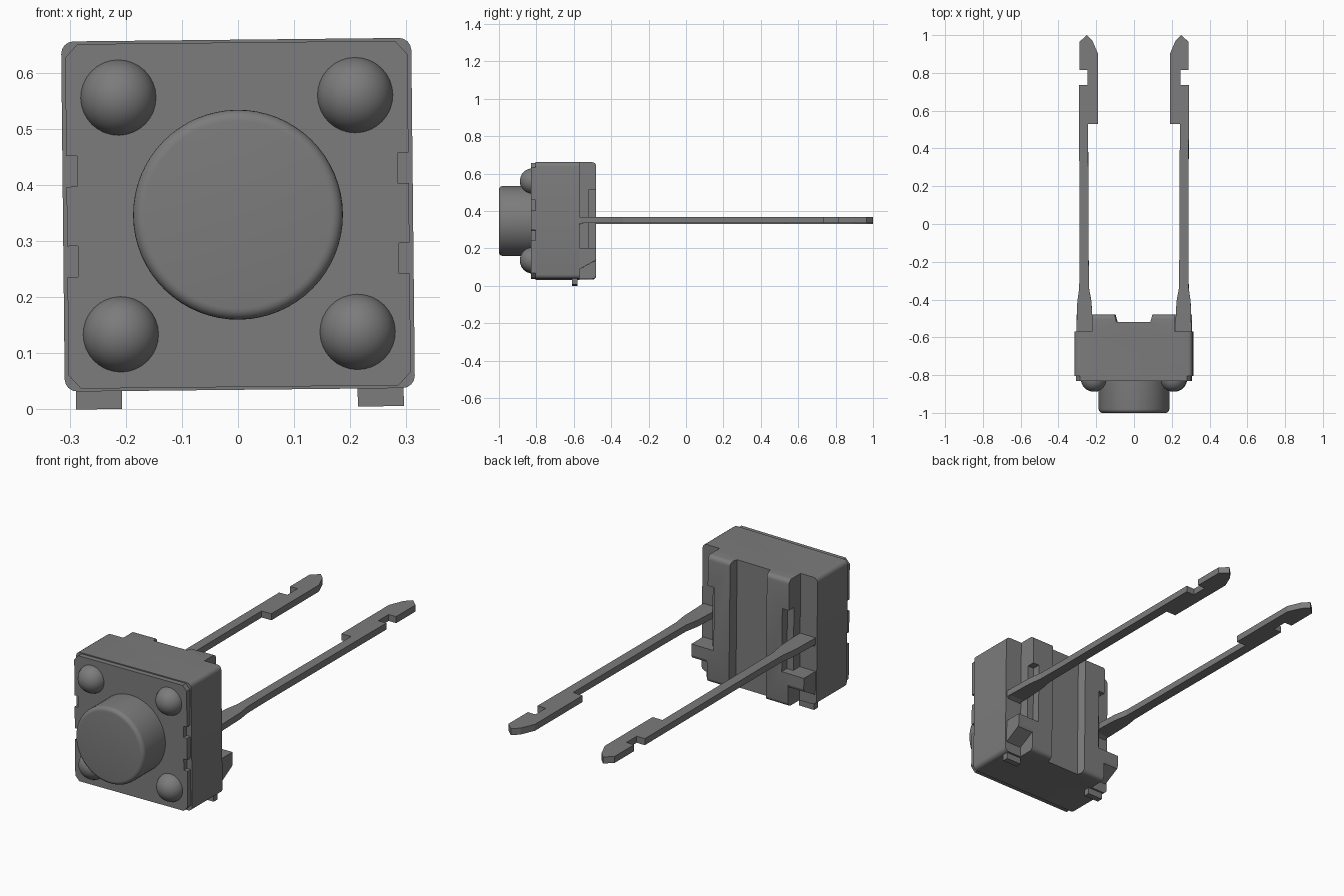
import bpy, bmesh, math
from mathutils import Matrix, Vector

cube = bpy.data.objects.get("Cube")
if cube:
    bpy.data.objects.remove(cube, do_unlink=True)

grey = bpy.data.materials.new("mid grey")
grey.use_nodes = True
grey.diffuse_color = (0.2, 0.2, 0.2, 1)
grey.node_tree.nodes["Principled BSDF"].inputs["Base Color"].default_value = (0.2, 0.2, 0.2, 1)

MID = 0.347  # height of the switch centre
TILT = (Matrix.Translation((0, 0, MID)) @ Matrix.Rotation(math.radians(-0.6), 4, 'Y')
        @ Matrix.Translation((0, 0, -MID)))


def finish(bm, name, smooth=False):
    bmesh.ops.recalc_face_normals(bm, faces=bm.faces)
    bm.transform(TILT)
    mesh = bpy.data.meshes.new(name)
    bm.to_mesh(mesh)
    bm.free()
    obj = bpy.data.objects.new(name, mesh)
    bpy.context.collection.objects.link(obj)
    mesh.materials.append(grey)
    if smooth:
        bpy.ops.object.select_all(action='DESELECT')
        obj.select_set(True)
        bpy.context.view_layer.objects.active = obj
        bpy.ops.object.shade_smooth_by_angle(angle=math.radians(35))
    return obj


def prism(points, axis, low, high):
    """Extrude a 2D outline along one axis; the outline uses the other two in order."""
    bm = bmesh.new()
    verts = []
    for p in points:
        co = list(p)
        co.insert(axis, low)
        verts.append(bm.verts.new(co))
    face = bm.faces.new(verts)
    moved = bmesh.ops.extrude_face_region(bm, geom=[face])["geom"]
    shift = Vector((0, 0, 0))
    shift[axis] = high - low
    bmesh.ops.translate(bm, vec=shift, verts=[v for v in moved if isinstance(v, bmesh.types.BMVert)])
    return bm


def rect(a, b, c, d):
    return [(a, c), (b, c), (b, d), (a, d)]


def mirrored(points):
    return points + [(-x, y) for x, y in reversed(points)]


def lathe(name, profile, x, z, steps):
    """Spin a (radius, y) profile around an axis along y."""
    bm = bmesh.new()
    verts = [bm.verts.new((r, y, 0)) for r, y in profile]
    edges = [bm.edges.new(pair) for pair in zip(verts, verts[1:])]
    bmesh.ops.spin(bm, geom=verts + edges, axis=(0, 1, 0), cent=(0, 0, 0),
                   angle=math.tau, steps=steps, use_duplicate=False)
    bmesh.ops.remove_doubles(bm, verts=bm.verts, dist=0.0001)
    bmesh.ops.translate(bm, vec=(x, 0, z), verts=bm.verts)
    return finish(bm, name, True)


# Housing with two rear rails and a shallow centre channel
half = [(0.09, -0.52), (0.10, -0.48), (0.22, -0.48), (0.22, -0.57), (0.312, -0.57), (0.312, -0.805)]
bm = prism(mirrored(half), 2, MID - 0.312, MID + 0.312)


def rounded(edge):
    a, b = (v.co for v in edge.verts)
    corner = abs(a.x - b.x) < 0.001 and abs(a.z - b.z) < 0.001 and abs(a.x) > 0.3
    rail_end = abs(a.z - b.z) < 0.001 and min(a.y, b.y) > -0.49
    return corner or rail_end


bmesh.ops.bevel(bm, geom=[e for e in bm.edges if rounded(e)], offset=0.022,
                offset_type='OFFSET', segments=4, profile=0.5, affect='EDGES')
housing = finish(bm, "housing", True)

# Pockets cut in the outer side of each rail
for side in (-1, 1):
    cutter = finish(prism(rect(side * 0.185, side * 0.24, -0.52, -0.46), 2, 0.2, 0.51), "pocket_cutter")
    cutter.hide_render = True
    cutter.hide_viewport = True
    cut = housing.modifiers.new("pocket", 'BOOLEAN')
    cut.object = cutter
    cut.operation = 'DIFFERENCE'
    cut.solver = 'EXACT'

# Front cover with chamfered corners and notched sides
edge = [(0.283, 0.307), (0.305, 0.283)]
for top, bottom in ((0.108, 0.053), (-0.053, -0.108)):
    edge += [(0.305, top), (0.286, top), (0.286, bottom), (0.305, bottom)]
edge += [(0.305, -0.283), (0.283, -0.307)]
outline = [(x, z + MID) for x, z in mirrored(edge)]
finish(prism(outline, 1, -0.83, -0.80), "front_cover")

# Push button with a rounded rim
R, F = 0.187, 0.02
rim = [(R - F + F * math.sin(t), -1 + F - F * math.cos(t))
       for t in (i * math.pi / 10 for i in range(6))]
lathe("push_button", [(0, -1)] + rim + [(R, -0.82)], 0, MID, 64)

# Four domed rivets
dome = [(0.068 * math.sin(t), -0.82 - 0.068 * math.cos(t))
        for t in (i * math.pi / 20 for i in range(11))]
for x in (-0.211, 0.211):
    for z in (-0.211, 0.211):
        lathe("rivet", dome, x, MID + z, 32)

# Pin outline: shank, wide end, side notch and pointed tip
pin = [(0.217, -0.58), (0.225, -0.41), (0.238, -0.34), (0.24, -0.17), (0.243, 0.53),
       (0.19, 0.53), (0.19, 0.9), (0.22, 0.97), (0.25, 1.0), (0.288, 0.965),
       (0.288, 0.815), (0.247, 0.815), (0.247, 0.735), (0.291, 0.735),
       (0.288, -0.18), (0.29, -0.34), (0.3, -0.41), (0.305, -0.58)]
block = [(-0.58, 0.08), (-0.485, 0.132), (-0.48, 0.145), (-0.48, 0.2), (-0.58, 0.2)]
bend = [(-0.58, 0.32), (-0.545, 0.335), (-0.5, 0.34), (-0.58, 0.34)]

for side, word in ((-1, "right"), (1, "left")):
    finish(prism([(side * x, y) for x, y in pin], 2, 0.333, 0.365), word + "_pin")
    finish(prism(bend, 0, side * 0.225, side * 0.3), word + "_pin_bend")
    # Sloped clip under the pin and small foot below the housing
    finish(prism(block, 0, side * 0.21, side * 0.305), word + "_clip")
    finish(prism(rect(side * 0.21, side * 0.292, -0.61, -0.58), 2, 0.003, 0.06), word + "_foot")
